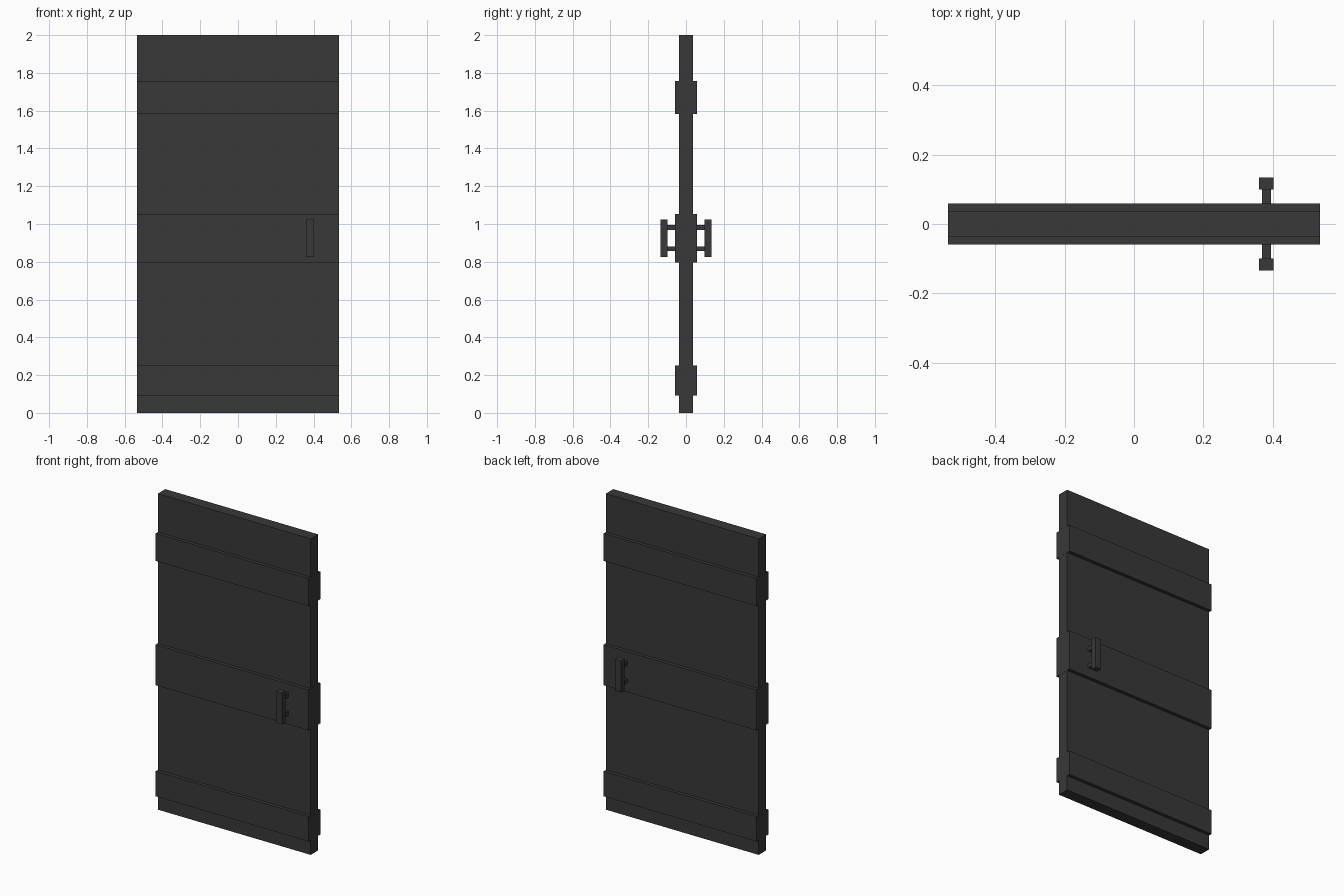
import bpy

if "Cube" in bpy.data.objects:
    bpy.data.objects.remove(bpy.data.objects["Cube"])

dark = bpy.data.materials.new("dark_paint")
dark.diffuse_color = (0.04, 0.04, 0.04, 1)
dark.use_nodes = True
dark.node_tree.nodes["Principled BSDF"].inputs["Base Color"].default_value = dark.diffuse_color


def box(name, x, y, z):
    """Box spanning the given (min, max) ranges."""
    centre = [(a + b) / 2 for a, b in (x, y, z)]
    bpy.ops.mesh.primitive_cube_add(size=1, location=centre)
    ob = bpy.context.object
    ob.name = name
    ob.scale = [b - a for a, b in (x, y, z)]
    bpy.ops.object.transform_apply(location=False, rotation=False, scale=True)
    ob.data.materials.append(dark)
    return ob


# Door slab
box("door_panel", (-0.535, 0.535), (-0.037, 0.037), (0, 2))

# Cross rails wrapping both faces
rails = {"bottom_rail": (0.093, 0.251),
         "middle_rail": (0.796, 1.052),
         "top_rail": (1.582, 1.756)}
for name, z in rails.items():
    box(name, (-0.5355, 0.5355), (-0.0585, 0.0585), z)

# Pull handles on both faces: grip bar plus two standoffs
for side, s in (("front", -1), ("back", 1)):
    box(side + "_handle_grip", (0.36, 0.402),
        sorted((s * 0.099, s * 0.134)), (0.825, 1.025))
    for part, z in (("lower", (0.856, 0.881)), ("upper", (0.968, 0.994))):
        box(f"{side}_handle_{part}_post", (0.368, 0.394),
            sorted((s * 0.055, s * 0.1)), z)
